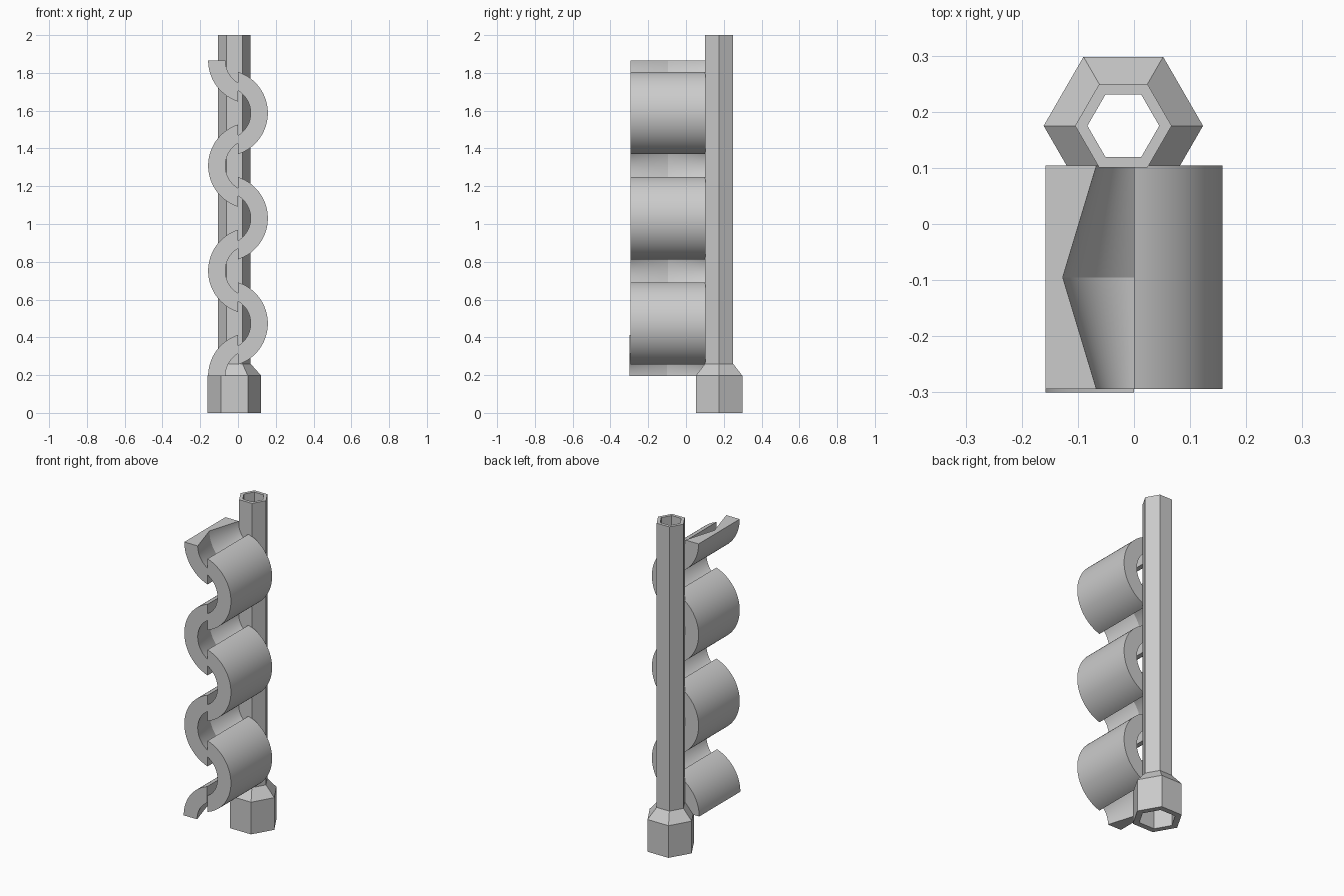
import bpy, bmesh
from math import acos, cos, sin, pi, radians

cube = bpy.data.objects.get("Cube")
if cube:
    bpy.data.objects.remove(cube, do_unlink=True)

grey = bpy.data.materials.new("plain grey")
grey.use_nodes = True
colour = (0.6, 0.6, 0.6, 1)
grey.diffuse_color = colour
grey.node_tree.nodes["Principled BSDF"].inputs["Base Color"].default_value = colour


def loft(name, rings, closed, smooth=False):
    """Join point rings with quads; close the loop or cap both ends."""
    bm = bmesh.new()
    loops = [[bm.verts.new(p) for p in ring] for ring in rings]
    pairs = list(zip(loops, loops[1:]))
    if closed:
        pairs.append((loops[-1], loops[0]))
    else:
        bm.faces.new(loops[0])
        bm.faces.new(loops[-1])
    for a, b in pairs:
        for i in range(len(a)):
            j = (i + 1) % len(a)
            bm.faces.new((a[i], a[j], b[j], b[i]))
    bmesh.ops.recalc_face_normals(bm, faces=bm.faces[:])
    mesh = bpy.data.meshes.new(name)
    bm.to_mesh(mesh)
    bm.free()
    mesh.materials.append(grey)
    obj = bpy.data.objects.new(name, mesh)
    bpy.context.collection.objects.link(obj)
    if smooth:
        bpy.ops.object.select_all(action='DESELECT')
        obj.select_set(True)
        bpy.context.view_layer.objects.active = obj
        bpy.ops.object.shade_smooth_by_angle(angle=radians(25))
    return obj


# Hollow hexagonal pole with a wider socket foot: (radius, height) profile
POLE_X, POLE_Y = -0.019, 0.175
profile = [(0.142, 0), (0.142, 0.197), (0.086, 0.26), (0.086, 2),
           (0.064, 2), (0.064, 0.24), (0.104, 0.19), (0.104, 0)]
loft("hex_pole", [[(POLE_X + r * cos(k * pi / 3), POLE_Y + r * sin(k * pi / 3), z)
                   for k in range(6)] for r, z in profile], closed=True)

# Clip arcs: thick curved bands whose inside is hollowed to a V at mid depth
SET_BACK = 0.071
OUTER, INNER, VALLEY = 0.229, 0.138, 0.198
FRONT, MIDDLE, BACK = -0.294, -0.095, 0.104


def clip_arc(name, side, height, start=-1, end=1, shift=0):
    section = [(OUTER, FRONT), (OUTER, BACK), (INNER, BACK),
               (VALLEY, MIDDLE), (INNER, FRONT)]
    steps = 20 * (end - start)
    rings = []
    for s in range(steps + 1):
        t = start + (end - start) * s / steps
        ring = []
        for r, y in section:
            a = t * acos(SET_BACK / r)
            ring.append((side * (r * cos(a) - SET_BACK), y + shift, height + r * sin(a)))
        rings.append(ring)
    loft(name, rings, closed=False, smooth=True)


BASE, STEP = 0.195, 0.2785
for i in range(3):
    clip_arc(f"left_clip_arc_{i + 1}", 1, BASE + STEP * (2 * i + 1))
for i in range(1, 3):
    clip_arc(f"right_clip_arc_{i}", -1, BASE + STEP * 2 * i)
clip_arc("bottom_half_arc", -1, BASE, start=0, shift=-0.006)
clip_arc("top_half_arc", -1, BASE + STEP * 6, end=0)
